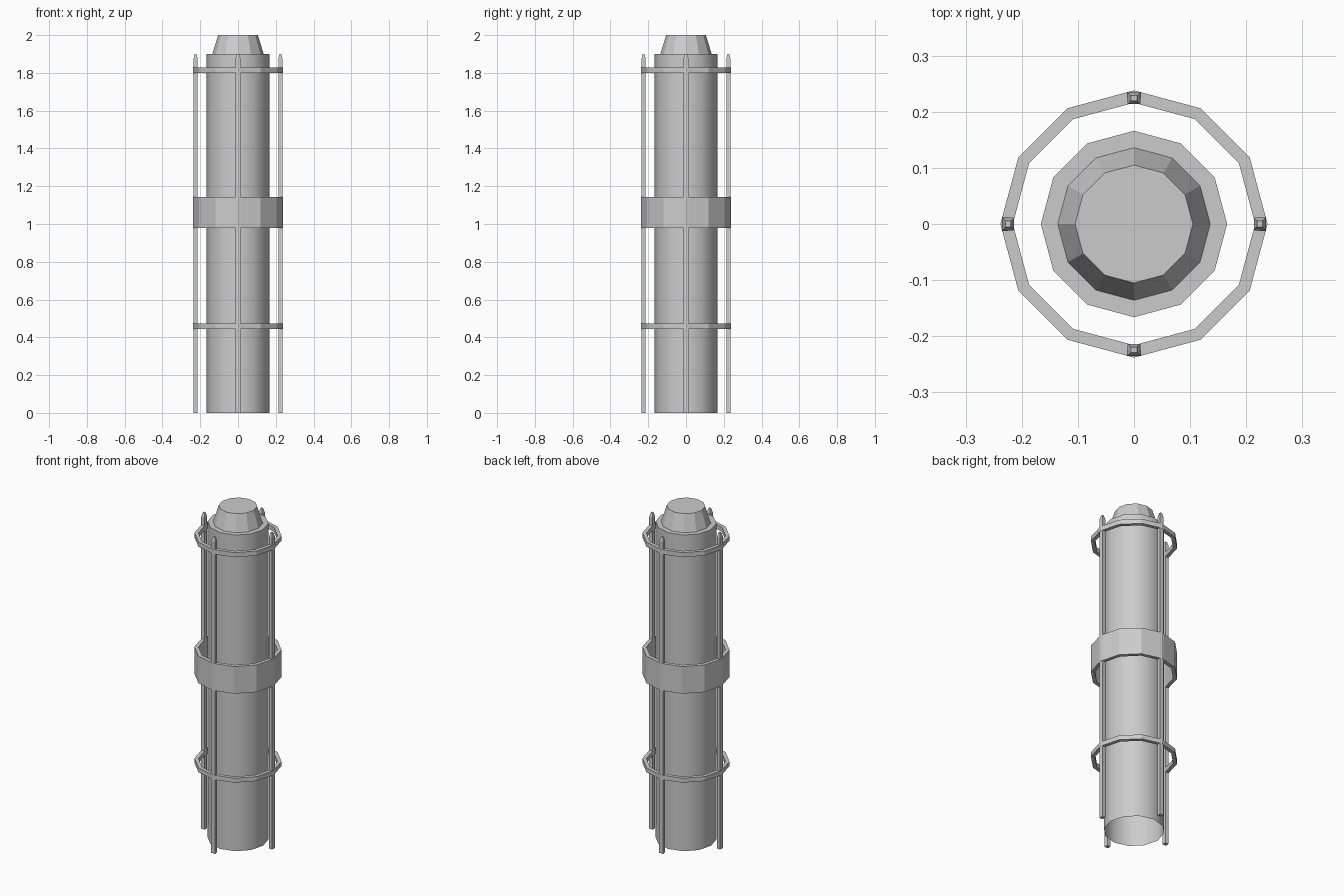
import bpy, bmesh, math

if "Cube" in bpy.data.objects:
    bpy.data.objects.remove(bpy.data.objects["Cube"])

SIDES = 12


def make_object(name, bm):
    bmesh.ops.recalc_face_normals(bm, faces=bm.faces)
    mesh = bpy.data.meshes.new(name)
    bm.to_mesh(mesh)
    bm.free()
    obj = bpy.data.objects.new(name, mesh)
    bpy.context.collection.objects.link(obj)
    return obj


def lathe(name, profile, closed=False, cap_top=False):
    """Revolve (radius, z) points around z in 12 flat sides."""
    bm = bmesh.new()
    loops = []
    for r, z in profile:
        loops.append([bm.verts.new((r * math.cos(math.tau * i / SIDES),
                                    r * math.sin(math.tau * i / SIDES), z))
                      for i in range(SIDES)])
    pairs = list(zip(loops, loops[1:]))
    if closed:
        pairs.append((loops[-1], loops[0]))
    for a, b in pairs:
        for i in range(SIDES):
            j = (i + 1) % SIDES
            bm.faces.new((a[i], a[j], b[j], b[i]))
    if cap_top:
        bm.faces.new(loops[-1])
    obj = make_object(name, bm)
    # open shells: make sure the wall normals face outward
    if cap_top:
        side = obj.data.polygons[0]
        if side.normal.dot((side.center.x, side.center.y, 0)) < 0:
            obj.data.flip_normals()
    return obj


def hoop(name, z0, z1):
    return lathe(name, [(0.216, z0), (0.238, z0), (0.238, z1), (0.216, z1)], closed=True)


def rod(name, angle):
    """Square rod with a tapered tip, slightly wider on its outer face."""
    bm = bmesh.new()
    c, s = math.cos(angle), math.sin(angle)
    mid = 0.2245
    loops = []
    for scale, z in ((1, 0), (1, 1.875), (0.45, 1.9)):
        pts = [(-0.011, -0.011), (0.011, -0.013), (0.011, 0.013), (-0.011, 0.011)]
        ring = []
        for u, v in pts:
            r, t = mid + u * scale, v * scale
            ring.append(bm.verts.new((r * c - t * s, r * s + t * c, z)))
        loops.append(ring)
    for a, b in zip(loops, loops[1:]):
        for i in range(4):
            j = (i + 1) % 4
            bm.faces.new((a[i], a[j], b[j], b[i]))
    bm.faces.new(loops[0][::-1])
    bm.faces.new(loops[-1])
    return make_object(name, bm)


# Main tube, open at the bottom, smooth wall
tube = lathe("main_tube", [(0.166, 0), (0.166, 1.9)], cap_top=True)
bpy.context.view_layer.objects.active = tube
tube.select_set(True)
bpy.ops.object.shade_smooth_by_angle(angle=math.radians(40))
tube.select_set(False)

# Tapered cap
lathe("tapered_cap", [(0.136, 1.9), (0.105, 2.0)], cap_top=True)

# Cage hoops and wide middle band
hoop("lower_hoop", 0.445, 0.472)
hoop("middle_band", 0.98, 1.143)
hoop("upper_hoop", 1.80, 1.828)

# Four upright rods
for k, side in enumerate(("right", "back", "left", "front")):
    rod(side + "_rod", k * math.pi / 2)
